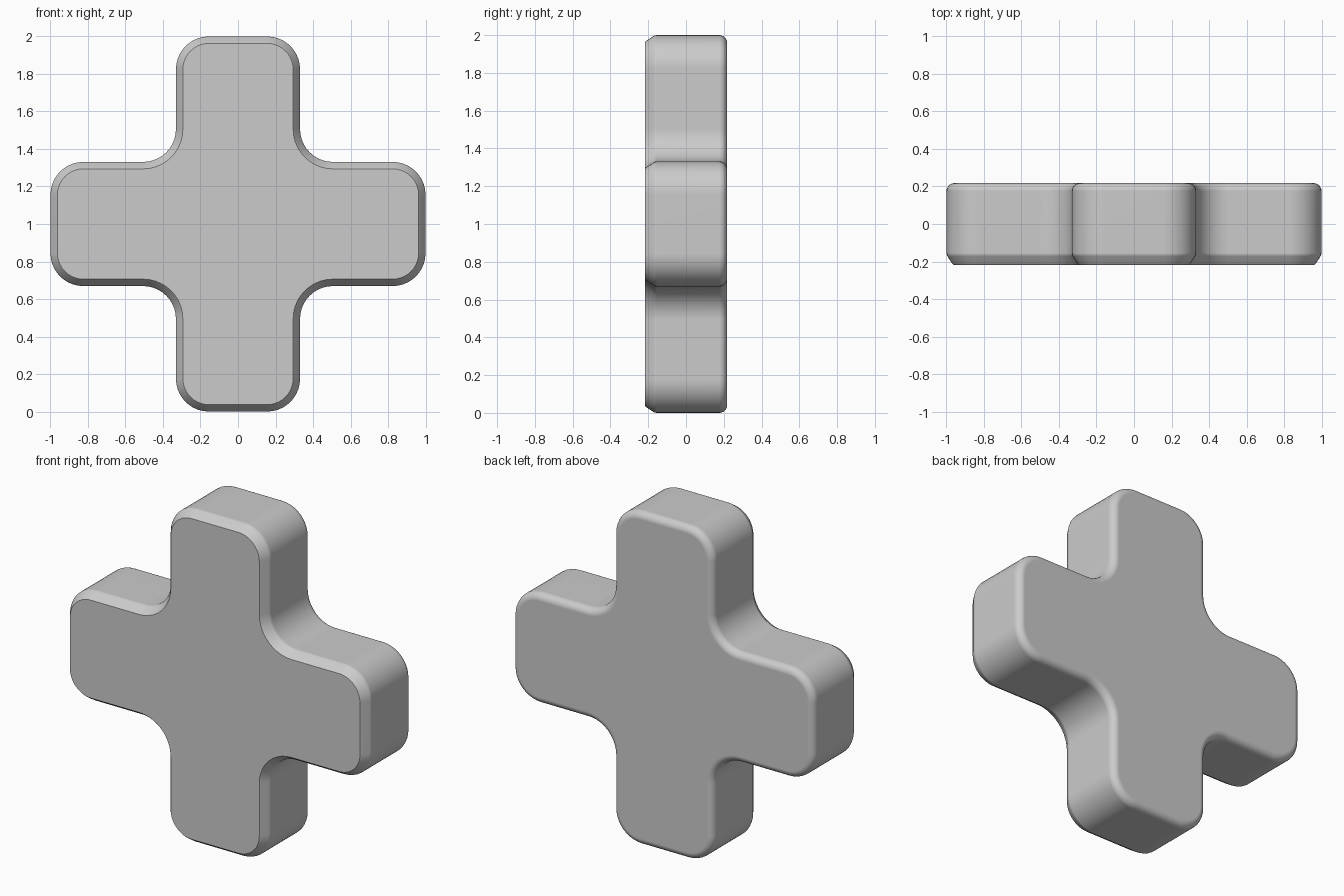
import bpy, bmesh
from math import sin, cos, pi, radians

if "Cube" in bpy.data.objects:
    bpy.data.objects.remove(bpy.data.objects["Cube"])

W, R, STEPS = 0.331, 0.175, 10   # arm half width, corner radius, arc steps
D, B = 0.218, 0.042              # half depth, back rounding radius


def arc(cx, cz, r, a0, a1):
    for i in range(STEPS + 1):
        a = radians(a0 + (a1 - a0) * i / STEPS)
        yield cx + r * cos(a), cz + r * sin(a)


def outline(inset):
    """Rounded plus outline, shrunk evenly by inset."""
    arm = list(arc(1 - R, R - W, R - inset, -90, 0))
    arm += arc(1 - R, W - R, R - inset, 0, 90)
    arm += arc(W + R, W + R, R + inset, 270, 180)
    pts = []
    for k in range(4):
        c, s = round(cos(k * pi / 2)), round(sin(k * pi / 2))
        pts += [(x * c - z * s, x * s + z * c) for x, z in arm]
    return pts


# Depth layers (y, inset): front chamfer with softened edges, then rounded back
layers = [(-D, 0.037), (-D + 0.008, 0.030), (-D + 0.046, 0.005),
          (-D + 0.054, 0.0015), (-D + 0.063, 0)]
for i in range(7):
    a = i * pi / 12
    layers.append((D - B + B * sin(a), B * (1 - cos(a))))

# Loft the layers into one solid
bm = bmesh.new()
rings = [[bm.verts.new((x, y, z + 1)) for x, z in outline(d)] for y, d in layers]
n = len(rings[0])
for a, b in zip(rings, rings[1:]):
    for i in range(n):
        j = (i + 1) % n
        bm.faces.new((a[i], a[j], b[j], b[i]))
bm.faces.new(rings[0])
bm.faces.new(rings[-1])
bmesh.ops.recalc_face_normals(bm, faces=bm.faces)
mesh = bpy.data.meshes.new("plus_block")
bm.to_mesh(mesh)
bm.free()

plus = bpy.data.objects.new("plus_block", mesh)
bpy.context.collection.objects.link(plus)
bpy.context.view_layer.objects.active = plus
plus.select_set(True)
bpy.ops.object.shade_smooth_by_angle(angle=radians(35))

# Keep the large flat faces evenly shaded
wn = plus.modifiers.new("weighted_normals", 'WEIGHTED_NORMAL')
wn.keep_sharp = True
